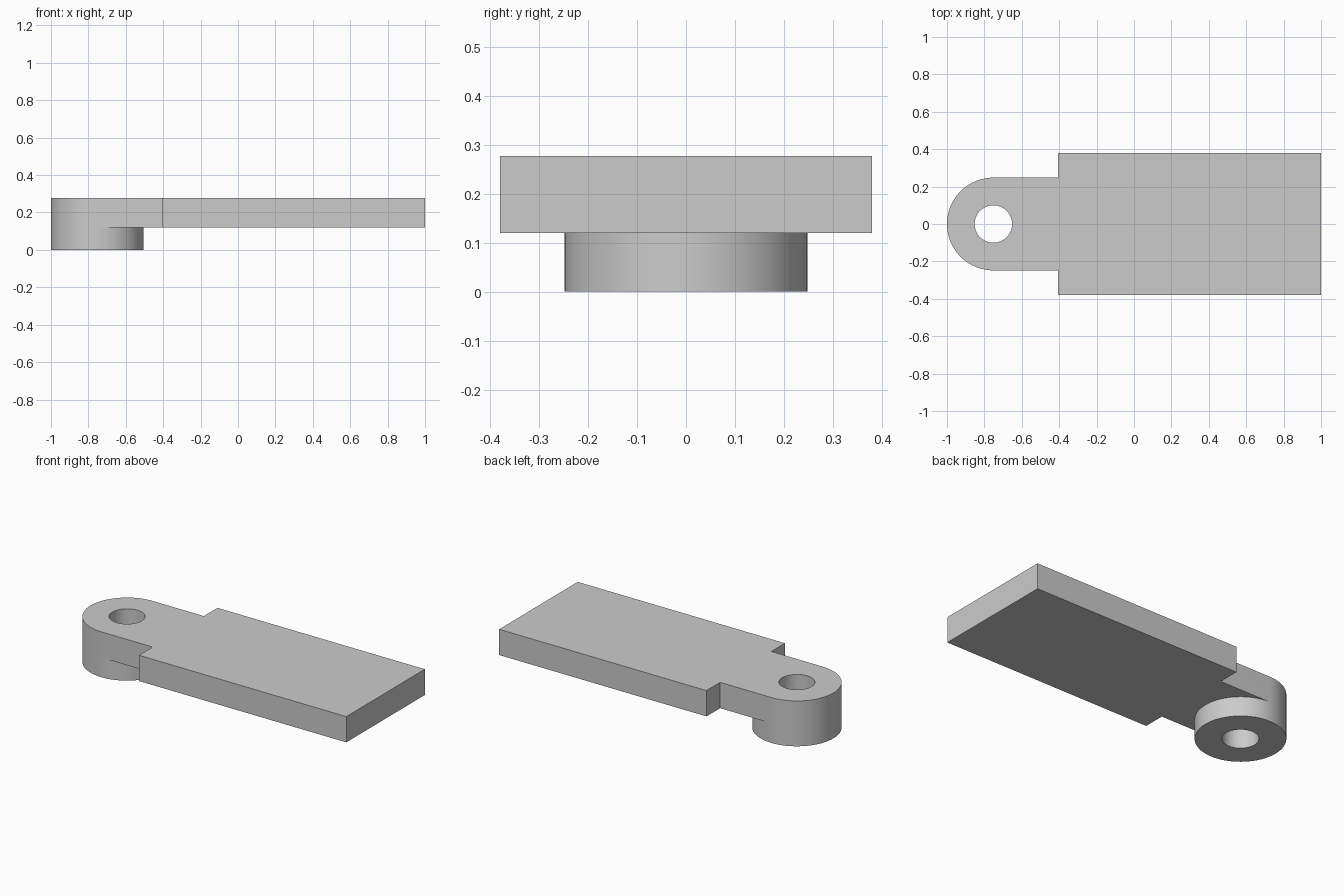
import bpy, bmesh
from math import cos, sin, pi, radians

cube = bpy.data.objects.get("Cube")
if cube:
    bpy.data.objects.remove(cube, do_unlink=True)

CX, R, HOLE = -0.752, 0.248, 0.10       # eye centre, outer and hole radius
SHOULDER, END, HALF = -0.405, 1.0, 0.38  # wide plate extents
UNDER, TOP = 0.12, 0.278                # plate underside and top
N = 96

grey = bpy.data.materials.new("plain grey")
grey.diffuse_color = (0.6, 0.6, 0.6, 1)
grey.use_nodes = True
grey.node_tree.nodes["Principled BSDF"].inputs["Base Color"].default_value = (0.6, 0.6, 0.6, 1)

bm = bmesh.new()


def circle(r, z):
    """Ring of vertices, counterclockwise from the +y tangent point."""
    angles = [pi / 2 + 2 * pi * i / N for i in range(N)]
    return [bm.verts.new((CX + r * cos(a), r * sin(a), z)) for a in angles]


def corners(z):
    """Tongue and wide plate corners, counterclockwise from the -y side."""
    pts = [(SHOULDER, -R), (SHOULDER, -HALF), (END, -HALF),
           (END, HALF), (SHOULDER, HALF), (SHOULDER, R)]
    return [bm.verts.new((x, y, z)) for x, y in pts]


def bridge(a, b, count=None):
    """Quads between two matching rows; closed when no count is given."""
    for i in range(count or len(a)):
        j = (i + 1) % len(a)
        bm.faces.new((a[i], a[j], b[j], b[i]))


h = N // 2
boss_low, boss_mid = circle(R, 0), circle(R, UNDER)
hole_low, hole_top = circle(HOLE, 0), circle(HOLE, TOP)
plate_low, plate_top = corners(UNDER), corners(TOP)
arc_top = circle(R, TOP)
for v in arc_top[h + 1:]:
    bm.verts.remove(v)
arc_top = arc_top[:h + 1]

# Round boss with a through hole
bridge(boss_low, boss_mid)
bridge(hole_low, hole_top)
bridge(boss_low, hole_low)

# Plate walls
bridge(boss_mid[:h + 1] + plate_low, arc_top + plate_top)

# Underside around the boss, and top around the hole
bm.faces.new(boss_mid[h:] + boss_mid[:1] + plate_low[::-1])
bridge(arc_top, hole_top[:h + 1], h)
bm.faces.new([arc_top[h]] + plate_top + [arc_top[0], hole_top[0]] + hole_top[:h - 1:-1])

bmesh.ops.recalc_face_normals(bm, faces=bm.faces)
mesh = bpy.data.meshes.new("link_plate")
bm.to_mesh(mesh)
bm.free()
mesh.materials.append(grey)

plate = bpy.data.objects.new("link_plate", mesh)
bpy.context.collection.objects.link(plate)
bpy.context.view_layer.objects.active = plate
plate.select_set(True)
bpy.ops.object.shade_smooth_by_angle(angle=radians(30))
